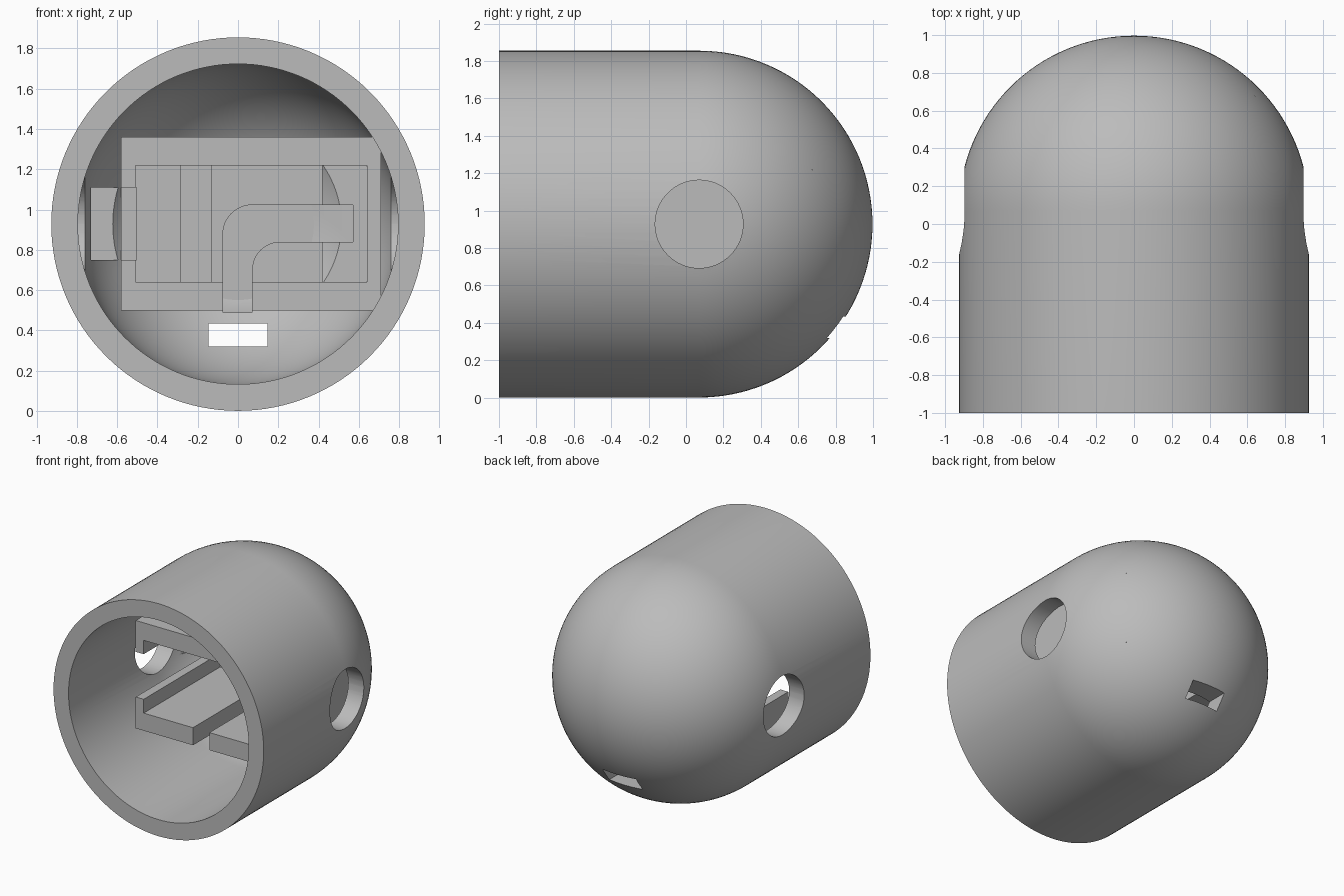
import bpy, bmesh
from math import sin, cos, pi
from mathutils import Matrix, Vector

if "Cube" in bpy.data.objects:
    bpy.data.objects.remove(bpy.data.objects["Cube"], do_unlink=True)

R_OUT, R_IN, CZ, DOME_Y = 0.927, 0.795, 0.928, 0.07
FRONT = -0.46          # front plane of the inner holder

grey = bpy.data.materials.new("plain_grey")
grey.use_nodes = True
grey.diffuse_color = (0.5, 0.5, 0.5, 1)
grey.node_tree.nodes["Principled BSDF"].inputs["Base Color"].default_value = (0.5, 0.5, 0.5, 1)


def finish(bm, name):
    bmesh.ops.remove_doubles(bm, verts=bm.verts, dist=1e-5)
    bmesh.ops.recalc_face_normals(bm, faces=bm.faces)
    mesh = bpy.data.meshes.new(name)
    bm.to_mesh(mesh)
    bm.free()
    mesh.materials.append(grey)
    obj = bpy.data.objects.new(name, mesh)
    bpy.context.collection.objects.link(obj)
    return obj


def box(name, x0, x1, y0, y1, z0, z1):
    bm = bmesh.new()
    mat = (Matrix.Translation(((x0 + x1) / 2, (y0 + y1) / 2, (z0 + z1) / 2))
           @ Matrix.Diagonal((x1 - x0, y1 - y0, z1 - z0, 1)))
    bmesh.ops.create_cube(bm, size=1, matrix=mat)
    return finish(bm, name)


def dome_profile(r, y_front, n=32):
    pts = [(r, y_front)]
    for i in range(n + 1):
        a = pi / 2 * i / n
        pts.append((r * cos(a) if i < n else 0, DOME_Y + r * sin(a)))
    return pts


def revolve(name, profile, steps=128):
    """Turn a (radius, y) profile about the long axis."""
    bm = bmesh.new()
    verts = [bm.verts.new((r, y, CZ)) for r, y in profile]
    edges = [bm.edges.new(pair) for pair in zip(verts, verts[1:])]
    bmesh.ops.spin(bm, geom=verts + edges, cent=(0, 0, CZ), axis=(0, 1, 0),
                   angle=2 * pi, steps=steps)
    return finish(bm, name)


def prism(name, outline, y0, y1):
    """Extrude an (x, z) outline along y."""
    bm = bmesh.new()
    face = bm.faces.new([bm.verts.new((x, y0, z)) for x, z in outline])
    new = bmesh.ops.extrude_face_region(bm, geom=[face])["geom"]
    bmesh.ops.translate(bm, vec=Vector((0, y1 - y0, 0)),
                        verts=[v for v in new if isinstance(v, bmesh.types.BMVert)])
    return finish(bm, name)


def boolean(target, tool, operation="DIFFERENCE"):
    mod = target.modifiers.new("cut", "BOOLEAN")
    mod.operation, mod.object, mod.solver = operation, tool, "EXACT"
    bpy.context.view_layer.objects.active = target
    bpy.ops.object.modifier_apply(modifier=mod.name)


# Domed shell with an open front
shell = revolve("domed_shell", dome_profile(R_OUT, -1) + dome_profile(R_IN, -1)[::-1]
                + [(R_OUT, -1)])

# Holder block, its back rounded so that it sits within the shell wall
holder = box("inner_holder", -0.58, 0.71, FRONT, 0.95, 0.5, 1.36)
limit = revolve("holder_limit", [(0, -0.9)] + dome_profile(0.87, -0.9))
boolean(holder, limit, "INTERSECT")

# Round side holes and the rear slot
bm = bmesh.new()
bmesh.ops.create_cone(bm, cap_ends=True, segments=64, radius1=0.235, radius2=0.235, depth=2.4,
                      matrix=Matrix.Translation((0, DOME_Y, CZ)) @ Matrix.Rotation(pi / 2, 4, "Y"))
side_holes = finish(bm, "side_hole_cutter")
rear_slot = box("rear_slot_cutter", -0.147, 0.147, 0.3, 1.2, 0.32, 0.435)

# Bent wire channel outline
arc = [pi / 2 * i / 12 for i in range(13)]
channel = [(-0.075, 0.49)]
channel += [(0.07 - 0.145 * cos(a), 0.878 + 0.145 * sin(a)) for a in arc]
channel += [(0.57, 1.023), (0.57, 0.84)]
channel += [(0.21 - 0.14 * cos(a), 0.70 + 0.14 * sin(a)) for a in reversed(arc)]
channel += [(0.07, 0.49)]

# Stepped pockets, each as left edge, right edge and depth
steps = [(-0.51, -0.285, 0.50), (-0.286, -0.135, 0.60), (-0.136, 0.42, 0.52), (0.419, 0.64, 0.677)]
shared = [box("pocket_cutter", x0, x1, -0.7, depth, 0.64, 1.22) for x0, x1, depth in steps]
shared.append(box("side_slot_cutter", -0.73, -0.505, -0.7, 0.565, 0.75, 1.11))
shared.append(prism("channel_cutter", channel, -0.7, 0.77))
through = box("through_cutter", 0.42, 0.64, -0.7, 1.0, 0.64, 1.22)

for tool in [side_holes, rear_slot] + shared:
    boolean(shell, tool)
for tool in shared + [through]:
    boolean(holder, tool)
for tool in shared + [through, side_holes, rear_slot, limit]:
    bpy.data.objects.remove(tool, do_unlink=True)

# Smooth the curved walls and keep the cut edges sharp
for obj in (shell, holder):
    bpy.ops.object.select_all(action="DESELECT")
    obj.select_set(True)
    bpy.context.view_layer.objects.active = obj
    bpy.ops.object.shade_smooth_by_angle(angle=pi / 6)
